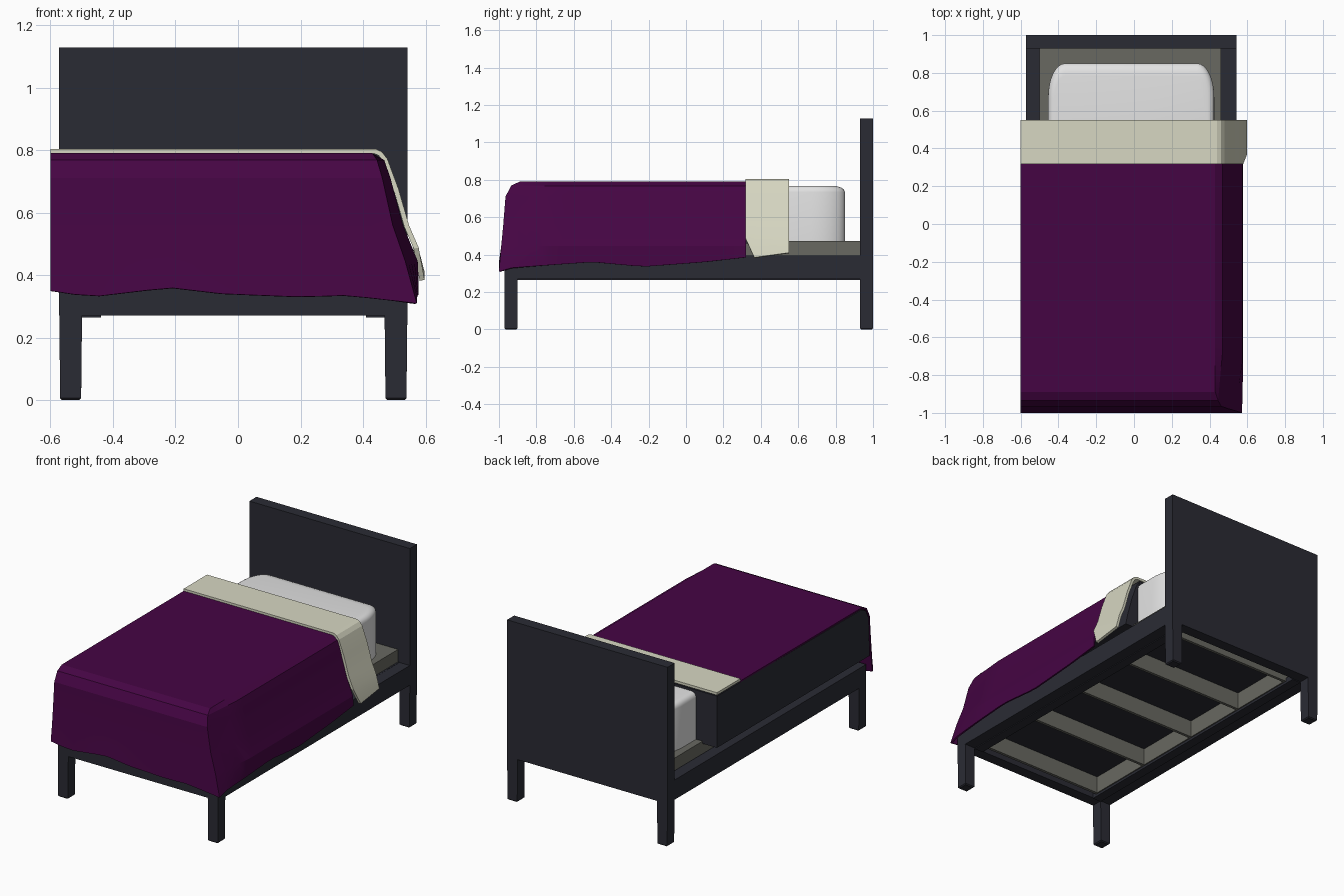
import bpy, bmesh
from mathutils import Vector

cube = bpy.data.objects.get("Cube")
if cube:
    bpy.data.objects.remove(cube, do_unlink=True)


def material(name, rgb):
    m = bpy.data.materials.new(name)
    m.use_nodes = True
    m.diffuse_color = (*rgb, 1)
    m.roughness = 1
    m.specular_intensity = 0
    bsdf = m.node_tree.nodes["Principled BSDF"]
    bsdf.inputs["Base Color"].default_value = (*rgb, 1)
    bsdf.inputs["Roughness"].default_value = 1
    bsdf.inputs["Specular IOR Level"].default_value = 0
    return m


CHARCOAL = material("charcoal wood", (0.023, 0.024, 0.034))
PURPLE = material("purple cloth", (0.06, 0.0015, 0.057))
CREAM = material("cream cloth", (0.68, 0.68, 0.54))
WHITE = material("white cotton", (0.77, 0.77, 0.77))
GREY = material("grey base", (0.14, 0.14, 0.12))


def finish(name, bm, mat):
    mesh = bpy.data.meshes.new(name)
    bm.to_mesh(mesh)
    bm.free()
    ob = bpy.data.objects.new(name, mesh)
    bpy.context.collection.objects.link(ob)
    mesh.materials.append(mat)
    return ob


def box_mesh(x, y, z):
    bm = bmesh.new()
    bmesh.ops.create_cube(bm, size=1)
    for v in bm.verts:
        v.co = Vector([(r[0] + r[1]) / 2 + c * (r[1] - r[0]) for r, c in zip((x, y, z), v.co)])
    return bm


def box(name, x, y, z, mat):
    return finish(name, box_mesh(x, y, z), mat)


def prism(name, profile, step, mat):
    """Extrude a closed profile of 3D points along a vector."""
    bm = bmesh.new()
    face = bm.faces.new([bm.verts.new(p) for p in profile])
    ext = bmesh.ops.extrude_face_region(bm, geom=[face])["geom"]
    bmesh.ops.translate(bm, vec=step, verts=[g for g in ext if isinstance(g, bmesh.types.BMVert)])
    bmesh.ops.recalc_face_normals(bm, faces=bm.faces)
    return finish(name, bm, mat)


def cloth(name, rows, mat, cap=None, thickness=0.01):
    """Skin rows of points as a draped sheet; cap closes the first row."""
    bm = bmesh.new()
    grid = [[bm.verts.new(p) for p in row] for row in rows]
    for a, b in zip(grid, grid[1:]):
        for i in range(len(a) - 1):
            bm.faces.new((a[i], b[i], b[i + 1], a[i + 1]))
    if cap:
        bm.faces.new(grid[0] + [bm.verts.new(cap)])
    bm.normal_update()
    if sum(f.normal.z * f.calc_area() for f in bm.faces) < 0:
        bmesh.ops.reverse_faces(bm, faces=bm.faces)
    for f in bm.faces:
        f.smooth = True
    ob = finish(name, bm, mat)
    solid = ob.modifiers.new("thickness", "SOLIDIFY")
    solid.thickness = thickness
    solid.offset = -1
    # Keep the rims and folds crisp after thickening
    split = ob.modifiers.new("crisp folds", "EDGE_SPLIT")
    split.split_angle = 0.3


def lerp(points, t):
    for (a, za), (b, zb) in zip(points, points[1:]):
        if t <= b:
            return za + (zb - za) * (t - a) / (b - a)
    return points[-1][1]


# Bed frame
L, R, T = -0.572, 0.542, 0.073
box("headboard", (L, R), (0.93, 1), (0.27, 1.128), CHARCOAL)
for side, x in (("right", L), ("left", R - T)):
    for end, y in (("front", -0.97), ("back", 0.93)):
        bm = box_mesh((x, x + T), (y, y + 0.07), (0, 0.28))
        for v in bm.verts:
            if v.co.z < 0.1:
                v.co.x += 0.003 if v.co.x < x + T / 2 else -0.003
        bottom = [e for e in bm.edges if all(v.co.z < 0.1 for v in e.verts)]
        bmesh.ops.bevel(bm, geom=bottom, offset=0.006, segments=1, affect="EDGES")
        finish(f"{end}_{side}_leg", bm, CHARCOAL)
    box(f"{side}_rail", (x, x + T), (-0.97, 0.93), (0.27, 0.394), CHARCOAL)
    inner = x + T if side == "right" else x - 0.06
    box(f"{side}_ledge", (inner, inner + 0.06), (-0.9, 0.93), (0.265, 0.3), CHARCOAL)
box("foot_rail", (L + T, R - T), (-0.97, -0.9), (0.27, 0.394), CHARCOAL)

# Bed base with a dark underside and narrow upright slats
box("base_slab", (-0.5, 0.46), (-0.92, 0.93), (0.395, 0.473), GREY)
box("base_underside", (-0.5, 0.47), (-0.9, 0.93), (0.387, 0.395), CHARCOAL)
for i in range(5):
    y = -0.87 + i * 0.43
    box(f"slat_{i + 1}", (-0.5, 0.47), (y, y + 0.018), (0.28, 0.387), GREY)
for side, x in (("right", -0.45), ("left", 0.402)):
    box(f"{side}_base_strip", (x, x + 0.018), (-0.87, 0.868), (0.28, 0.387), GREY)

# Pillow, with corners rounded further along its length than across
BACK = 0.85
bm = box_mesh((-0.455, 0.425), (0.575, BACK), (0.465, 0.768))
upright = [e for e in bm.edges if abs(e.verts[0].co.z - e.verts[1].co.z) > 0.1]
bmesh.ops.bevel(bm, geom=upright, offset=0.09, segments=8, profile=0.5, affect="EDGES")
rim = [e for e in bm.edges if all(v.co.z > 0.76 for v in e.verts)]
bmesh.ops.bevel(bm, geom=rim, offset=0.034, segments=4, profile=0.5, affect="EDGES")
for v in bm.verts:
    v.co.y = BACK - (BACK - v.co.y) * 2
pillow = finish("pillow", bm, WHITE)
bpy.ops.object.select_all(action="DESELECT")
pillow.select_set(True)
bpy.context.view_layer.objects.active = pillow
bpy.ops.object.shade_smooth_by_angle(angle=0.6)

# Dark filling under the covers
low = 0.458
foot = [(0.55, low), (0.55, 0.782), (-0.885, 0.776), (-0.925, 0.755), (-0.953, 0.7), (-0.965, low)]
prism("cover_filling", [(-0.6, y, z) for y, z in foot], (1.02, 0, 0), CHARCOAL)
drape = [(0.4, low), (0.4, 0.775), (0.425, 0.77), (0.445, 0.73), (0.475, 0.64), (0.505, 0.53), (0.52, low)]
prism("drape_filling", [(x, -0.7, z) for x, z in drape], (0, 1.245, 0), CHARCOAL)

# Blanket: nested L-shaped rings from the top edge down to a wavy hem;
# the side flares from the tucked foot corner to its full width
front_hem = [(-0.6, 0.35), (-0.47, 0.33), (-0.22, 0.36), (-0.05, 0.34), (0.2, 0.33), (0.35, 0.335), (0.57, 0.31)]
side_hem = [(-1, 0.31), (-0.93, 0.33), (-0.5, 0.36), (-0.23, 0.335), (0.1, 0.36), (0.32, 0.385)]
rings = [(0.43, 0.43, -0.89, 0.79), (0.445, 0.468, -0.935, 0.768), (0.462, 0.488, -0.965, 0.71),
         (0.495, 0.528, -0.977, 0.56), (0.535, 0.575, -0.988, 0.445), (0.572, 0.578, -1, None)]
rows = []
for corner, wide, cy, z in rings:
    row = []
    for i in range(16):
        x = -0.6 + (corner + 0.6) * i / 15
        row.append((x, cy, z or lerp(front_hem, x)))
    for i in range(1, 21):
        y = cy + (0.32 - cy) * i / 20
        x = corner + (wide - corner) * min(1, i / 4)
        row.append((x, y, z or lerp(side_hem, y)))
    rows.append(row)
cloth("blanket", rows, PURPLE, cap=(-0.6, 0.32, 0.79))

# Folded sheet band
fold = [(-0.6, 0.804), (0.44, 0.804), (0.46, 0.795), (0.478, 0.772), (0.514, 0.675), (0.547, 0.56), (0.575, 0.495)]
cloth("folded_sheet",
      [[(x, y, z) for x, z in fold] + [(hx, y, hz)]
       for y, hx, hz in ((0.318, 0.578, 0.488), (0.365, 0.597, 0.385), (0.55, 0.597, 0.41))],
      CREAM, thickness=0.016)
